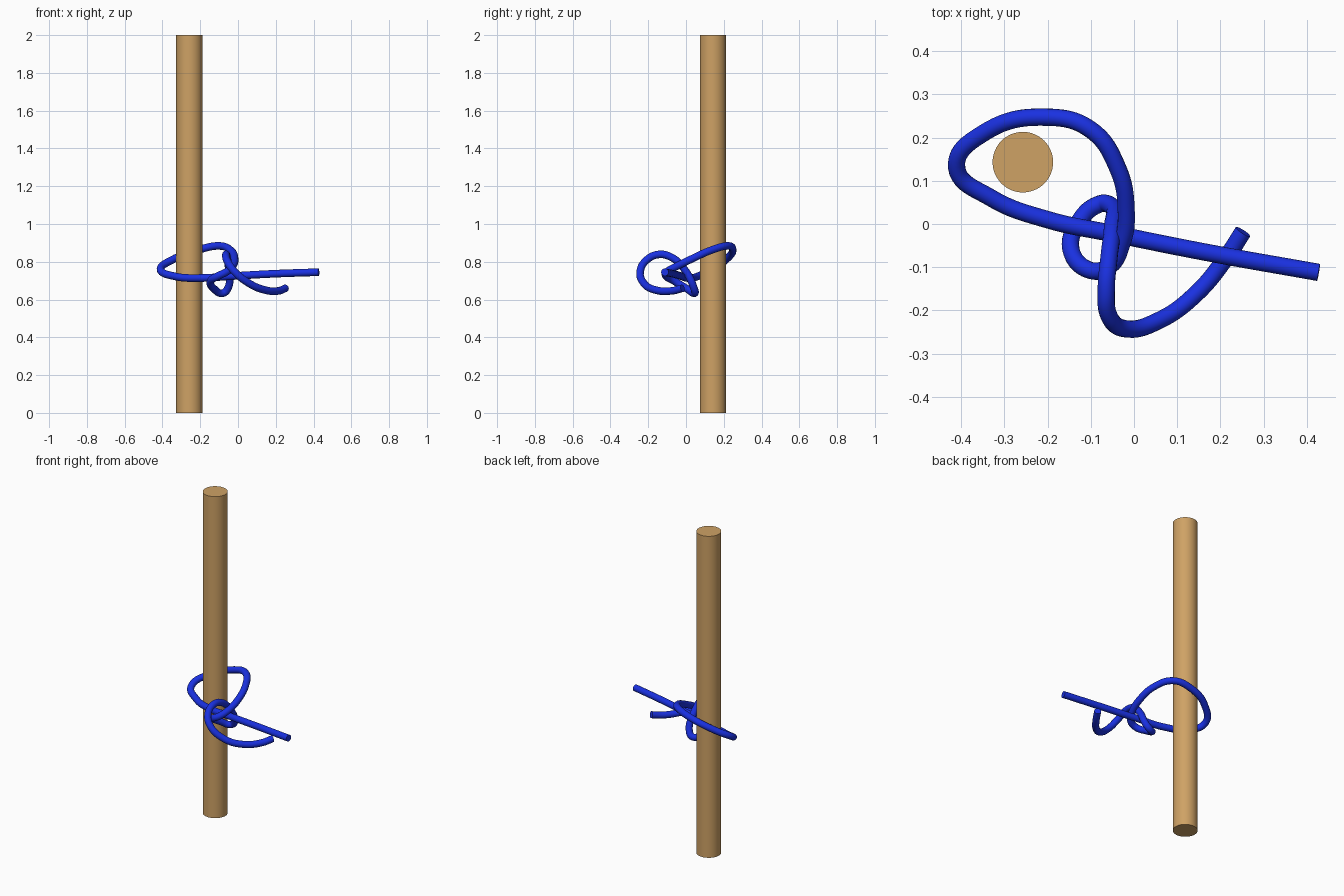
import bpy

if "Cube" in bpy.data.objects:
    bpy.data.objects.remove(bpy.data.objects["Cube"])


def material(name, color):
    m = bpy.data.materials.new(name)
    m.diffuse_color = color
    m.use_nodes = True
    m.node_tree.nodes["Principled BSDF"].inputs["Base Color"].default_value = m.diffuse_color
    return m


# Pole
bpy.ops.mesh.primitive_cylinder_add(vertices=64, radius=0.07, depth=2,
                                    location=(-0.257, 0.143, 1))
pole = bpy.context.object
pole.name = "pole"
pole.data.materials.append(material("wood", (0.62, 0.36, 0.13, 1)))
bpy.ops.object.shade_smooth_by_angle()

# Rope path: standing end, turn round the pole, hitch, working end
path = [
    (0.427, -0.112, 0.745), (0.18, -0.068, 0.736), (-0.05, -0.022, 0.723),
    (-0.20, 0.010, 0.714), (-0.33, 0.060, 0.722), (-0.41, 0.130, 0.757),
    (-0.345, 0.212, 0.812), (-0.20, 0.247, 0.866), (-0.10, 0.218, 0.884),
    (-0.038, 0.130, 0.860), (-0.018, 0.030, 0.815), (-0.028, -0.045, 0.778),
    (-0.060, -0.100, 0.747), (-0.105, -0.106, 0.725), (-0.145, -0.062, 0.698),
    (-0.125, 0.008, 0.655), (-0.080, 0.046, 0.634), (-0.054, 0.043, 0.658),
    (-0.050, -0.010, 0.762), (-0.058, -0.080, 0.825), (-0.064, -0.150, 0.838),
    (-0.058, -0.212, 0.806), (-0.022, -0.242, 0.752), (0.060, -0.222, 0.685),
    (0.145, -0.160, 0.650), (0.215, -0.075, 0.646), (0.252, -0.018, 0.660),
]
curve = bpy.data.curves.new("rope", "CURVE")
curve.dimensions = "3D"
curve.bevel_depth = 0.02
curve.bevel_resolution = 6
curve.resolution_u = 10
curve.use_fill_caps = True
spline = curve.splines.new("BEZIER")
spline.bezier_points.add(len(path) - 1)
for point, co in zip(spline.bezier_points, path):
    point.co = co
    point.handle_left_type = point.handle_right_type = "AUTO"
rope = bpy.data.objects.new("rope", curve)
bpy.context.collection.objects.link(rope)
curve.materials.append(material("blue_rope", (0.01, 0.03, 0.75, 1)))

# Turn the rope into a smooth mesh with sharp end caps
bpy.ops.object.select_all(action="DESELECT")
rope.select_set(True)
bpy.context.view_layer.objects.active = rope
bpy.ops.object.convert(target="MESH")
bpy.ops.object.shade_smooth_by_angle()
